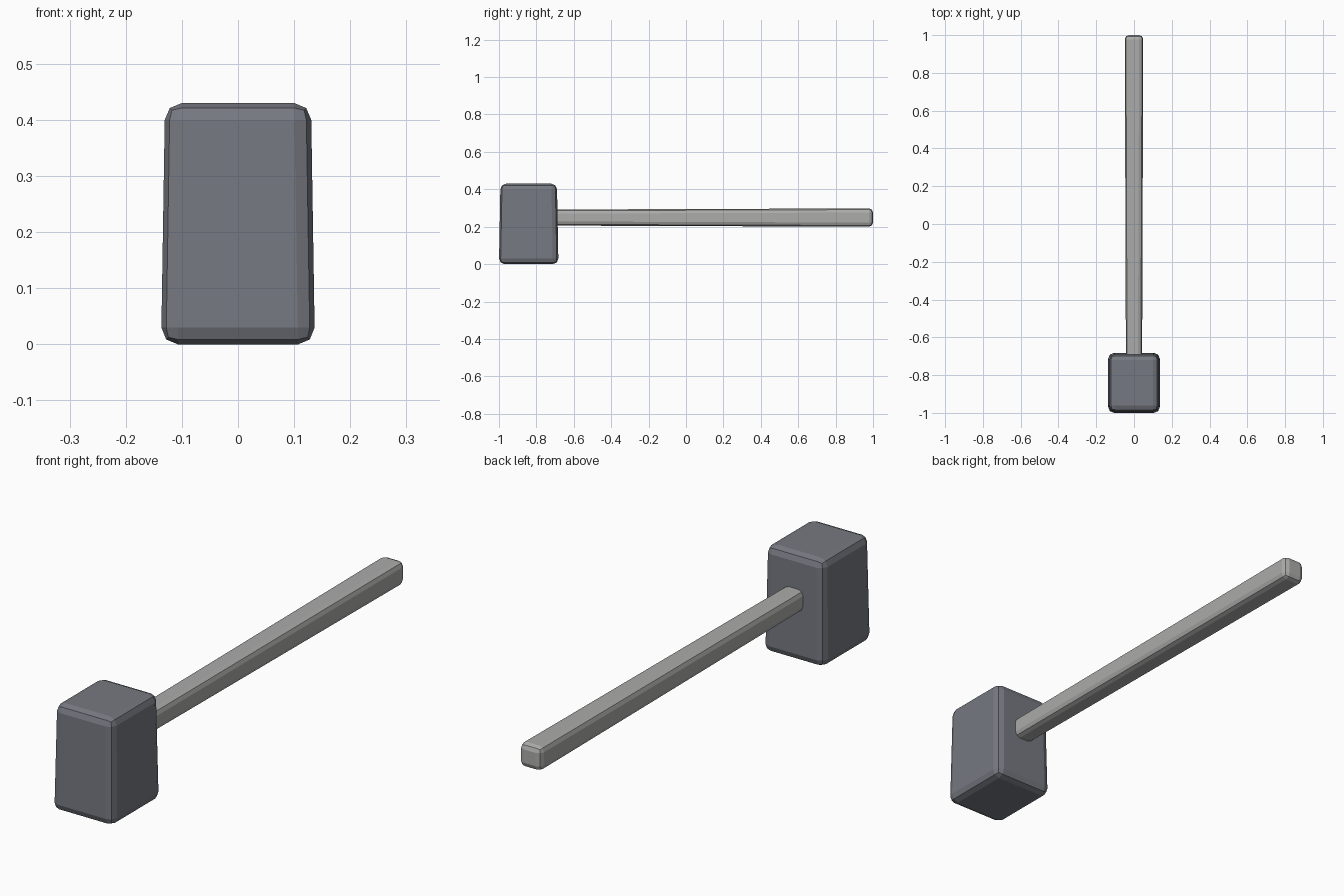
import bpy
import bmesh
from mathutils import Vector

if "Cube" in bpy.data.objects:
    bpy.data.objects.remove(bpy.data.objects["Cube"], do_unlink=True)


def make_material(name, rgb):
    mat = bpy.data.materials.new(name)
    mat.use_nodes = True
    mat.diffuse_color = (*rgb, 1)
    mat.node_tree.nodes["Principled BSDF"].inputs["Base Color"].default_value = (*rgb, 1)
    return mat


def tapered_block(name, size, centre, axis, taper, bevel, mat):
    """Rounded box whose cross-section shrinks by 'taper' at the low/high end of 'axis'."""
    bm = bmesh.new()
    bmesh.ops.create_cube(bm, size=1)
    for v in bm.verts:
        scale = taper[0] if v.co[axis] < 0 else taper[1]
        v.co = Vector([c * s * (1 if i == axis else scale)
                       for i, (c, s) in enumerate(zip(v.co, size))])
    bmesh.ops.bevel(bm, geom=bm.edges[:], offset=bevel, segments=2,
                    profile=0.5, affect='EDGES', clamp_overlap=True)
    mesh = bpy.data.meshes.new(name)
    bm.to_mesh(mesh)
    bm.free()
    mesh.materials.append(mat)
    obj = bpy.data.objects.new(name, mesh)
    obj.location = centre
    bpy.context.collection.objects.link(obj)
    return obj


steel = make_material("dark steel", (0.18, 0.19, 0.218))
grip = make_material("light grey", (0.41, 0.41, 0.405))

# Heavy head, slightly narrower at the top
tapered_block("hammer_head", (0.274, 0.318, 0.43), (0, -0.841, 0.215),
              2, (1, 0.95), 0.03, steel)

# Long handle, slightly thicker at the free end, its root sunk into the head
tapered_block("handle", (0.098, 1.8, 0.098), (0, 0.1, 0.249),
              1, (0.87, 1), 0.022, grip)
